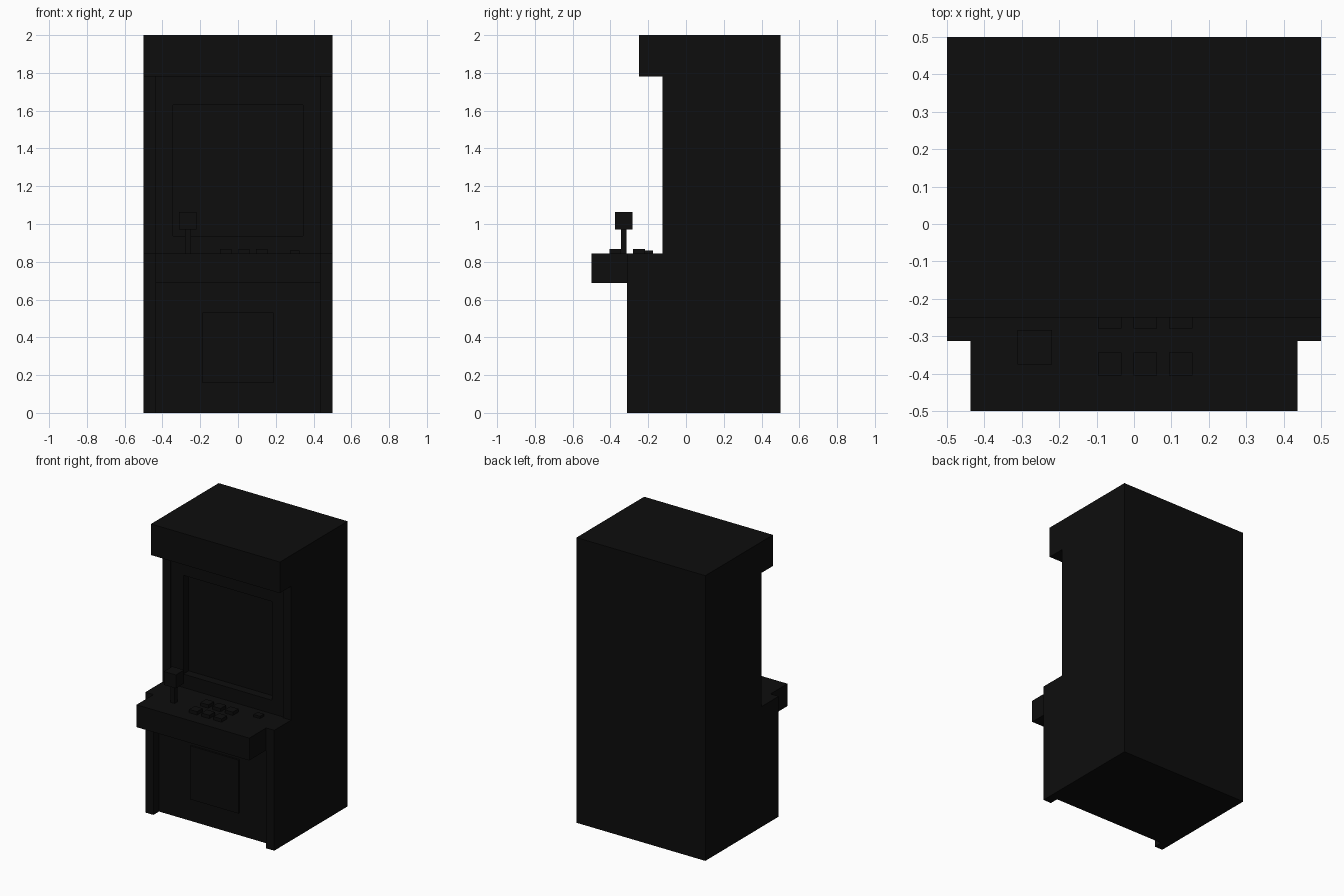
import bpy
import bmesh

if "Cube" in bpy.data.objects:
    bpy.data.objects.remove(bpy.data.objects["Cube"])

black = bpy.data.materials.new("matte_black")
black.diffuse_color = (0.004, 0.004, 0.004, 1)
black.use_nodes = True
black.node_tree.nodes["Principled BSDF"].inputs["Base Color"].default_value = black.diffuse_color


def extrude_profile(name, points, x0, x1):
    """Extrude a (y, z) outline from x0 to x1."""
    bm = bmesh.new()
    face = bm.faces.new([bm.verts.new((x0, y, z)) for y, z in points])
    ext = bmesh.ops.extrude_face_region(bm, geom=[face])
    moved = [v for v in ext["geom"] if isinstance(v, bmesh.types.BMVert)]
    bmesh.ops.translate(bm, verts=moved, vec=(x1 - x0, 0, 0))
    bmesh.ops.recalc_face_normals(bm, faces=bm.faces)
    mesh = bpy.data.meshes.new(name)
    bm.to_mesh(mesh)
    bm.free()
    mesh.materials.append(black)
    obj = bpy.data.objects.new(name, mesh)
    bpy.context.collection.objects.link(obj)
    return obj


def box(name, x0, x1, y0, y1, z0, z1):
    return extrude_profile(name, [(y0, z0), (y1, z0), (y1, z1), (y0, z1)], x0, x1)


HALF, INNER = 0.5, 0.4375
DECK_Z, HOOD_Z = 0.844, 1.782
SCREEN_Y, BEZEL_Y = -0.055, -0.115

# Side panels
side = [(-0.3125, 0), (0.5, 0), (0.5, 2), (-0.25, 2), (-0.25, HOOD_Z),
        (-0.125, HOOD_Z), (-0.125, DECK_Z), (-0.3125, DECK_Z)]
extrude_profile("left_side_panel", side, -HALF, -INNER)
extrude_profile("right_side_panel", side, INNER, HALF)

# Cabinet body with marquee hood, screen plane and lower front
body = [(-0.25, 0), (0.5, 0), (0.5, 2), (-0.25, 2), (-0.25, HOOD_Z),
        (SCREEN_Y, HOOD_Z), (SCREEN_Y, 0.75), (-0.25, 0.75)]
extrude_profile("cabinet_body", body, -INNER, INNER)

# Bezel around the sunken screen
SX, SZ0, SZ1 = 0.344, 0.9375, 1.63
box("bezel_left", -INNER, -SX, BEZEL_Y, SCREEN_Y, DECK_Z, HOOD_Z)
box("bezel_right", SX, INNER, BEZEL_Y, SCREEN_Y, DECK_Z, HOOD_Z)
box("bezel_bottom", -SX, SX, BEZEL_Y, SCREEN_Y, DECK_Z, SZ0)
box("bezel_top", -SX, SX, BEZEL_Y, SCREEN_Y, SZ1, HOOD_Z)

# Control deck
box("control_deck", -INNER, INNER, -0.5, SCREEN_Y, 0.6875, DECK_Z)

# Coin door
box("coin_door", -0.1875, 0.1875, -0.262, -0.25, 0.157, 0.532)

# Joystick
box("joystick_shaft", -0.281, -0.25, -0.345, -0.314, DECK_Z, 0.97)
box("joystick_knob", -0.312, -0.219, -0.376, -0.283, 0.97, 1.064)

# Action buttons, two rows of three
for row, y in enumerate((-0.374, -0.249)):
    for col, x in enumerate((-0.065, 0.03, 0.125)):
        box(f"button_{row}_{col}", x - 0.031, x + 0.031,
            y - 0.031, y + 0.031, DECK_Z, 0.867)

# Start button
box("start_button", 0.275, 0.325, -0.22, -0.175, DECK_Z, 0.86)
